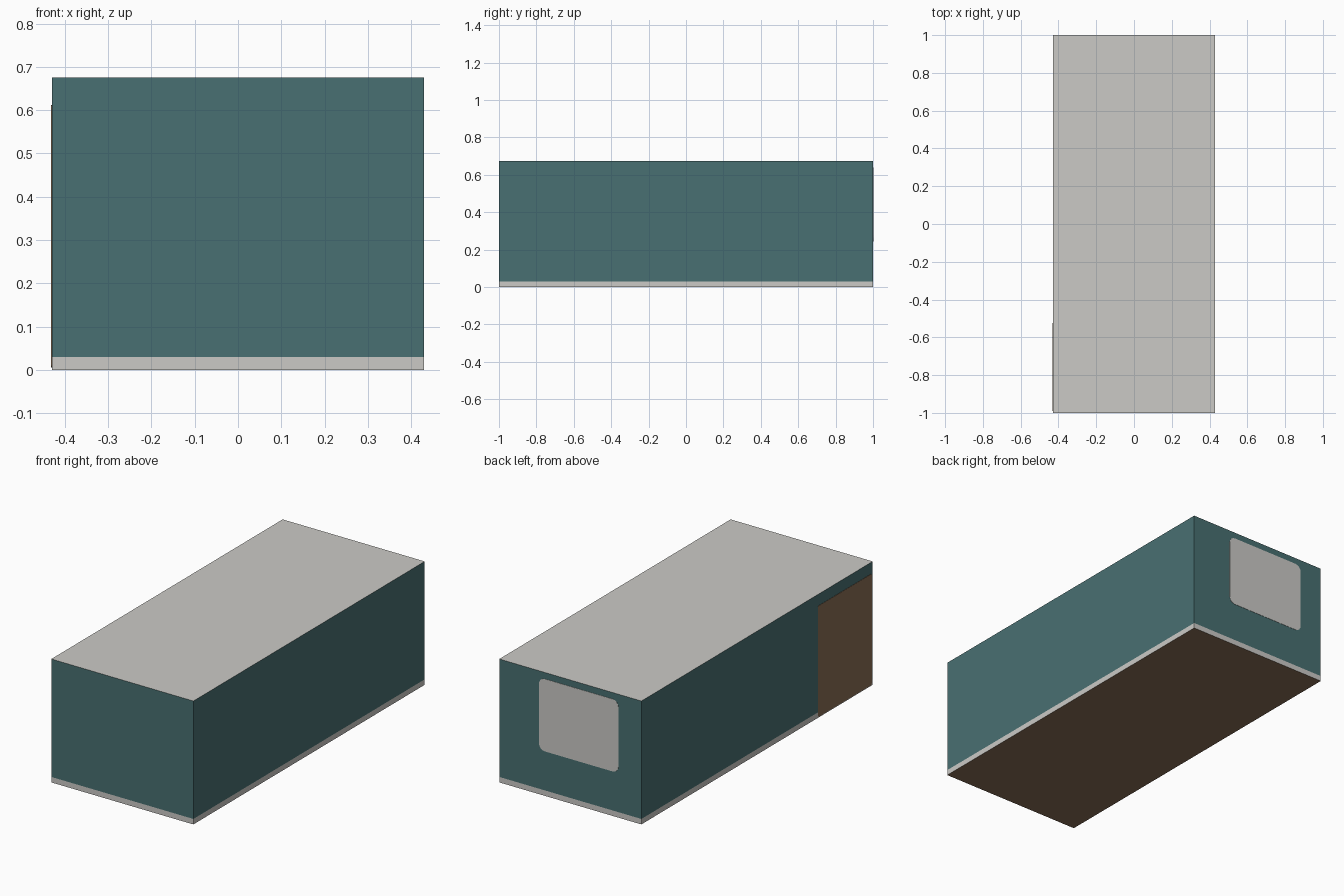
import bpy
import bmesh
from math import cos, sin, pi
from mathutils import Matrix, Vector

WIDTH, LENGTH, HEIGHT, BAND = 0.86, 2.0, 0.675, 0.03

cube = bpy.data.objects.get("Cube")
if cube:
    bpy.data.objects.remove(cube, do_unlink=True)


def material(name, color):
    m = bpy.data.materials.new(name)
    m.use_nodes = True
    m.diffuse_color = (*color, 1)
    m.node_tree.nodes["Principled BSDF"].inputs["Base Color"].default_value = (*color, 1)
    return m


teal = material("teal wall", (0.066, 0.162, 0.168))
grey = material("pale grey", (0.60, 0.59, 0.565))
brown = material("brown", (0.25, 0.154, 0.09))


def finish(bm, name, mats):
    bmesh.ops.recalc_face_normals(bm, faces=bm.faces[:])
    mesh = bpy.data.meshes.new(name)
    bm.to_mesh(mesh)
    bm.free()
    for m in mats:
        mesh.materials.append(m)
    obj = bpy.data.objects.new(name, mesh)
    bpy.context.collection.objects.link(obj)


# Box body, cut along the top of the base band
bm = bmesh.new()
bmesh.ops.create_cube(bm, size=1)
bmesh.ops.scale(bm, vec=(WIDTH, LENGTH, HEIGHT), verts=bm.verts[:])
bmesh.ops.transform(bm, matrix=Matrix.Translation((0, 0, HEIGHT / 2)), verts=bm.verts[:])
bmesh.ops.bisect_plane(bm, geom=bm.verts[:] + bm.edges[:] + bm.faces[:],
                       plane_co=(0, 0, BAND), plane_no=(0, 0, 1))
bm.normal_update()
for f in bm.faces:
    if f.normal.z < -0.5:
        f.material_index = 2      # underside
    elif f.normal.z > 0.5 or f.calc_center_median().z < BAND:
        f.material_index = 1      # roof and base band
finish(bm, "body", [teal, grey, brown])


def plate(name, mat, place, u0, u1, z0, z1, radius, thick=0.002, steps=4):
    """Thin rounded panel; place(u, z, d) maps wall coordinates to space."""
    bm = bmesh.new()
    corners = [(u1 - radius, z1 - radius), (u0 + radius, z1 - radius),
               (u0 + radius, z0 + radius), (u1 - radius, z0 + radius)]
    verts = []
    for i, (u, z) in enumerate(corners):
        for s in range(steps + 1):
            a = (i + s / steps) * pi / 2
            verts.append(bm.verts.new(place(u + radius * cos(a), z + radius * sin(a), 0)))
    face = bm.faces.new(verts)
    out = bmesh.ops.extrude_face_region(bm, geom=[face])
    offset = Vector(place(0, 0, thick)) - Vector(place(0, 0, 0))
    moved = [v for v in out["geom"] if isinstance(v, bmesh.types.BMVert)]
    bmesh.ops.translate(bm, verts=moved, vec=offset)
    finish(bm, name, [mat])


# Rear window and side door
plate("rear_window", grey, lambda u, z, d: (u, LENGTH / 2 - 0.0005 + d, z),
      -0.292, 0.189, 0.244, 0.64, 0.035)
plate("side_door", brown, lambda u, z, d: (-WIDTH / 2 + 0.0005 - d, u, z),
      -0.99, -0.525, 0.005, 0.612, 0.008)
